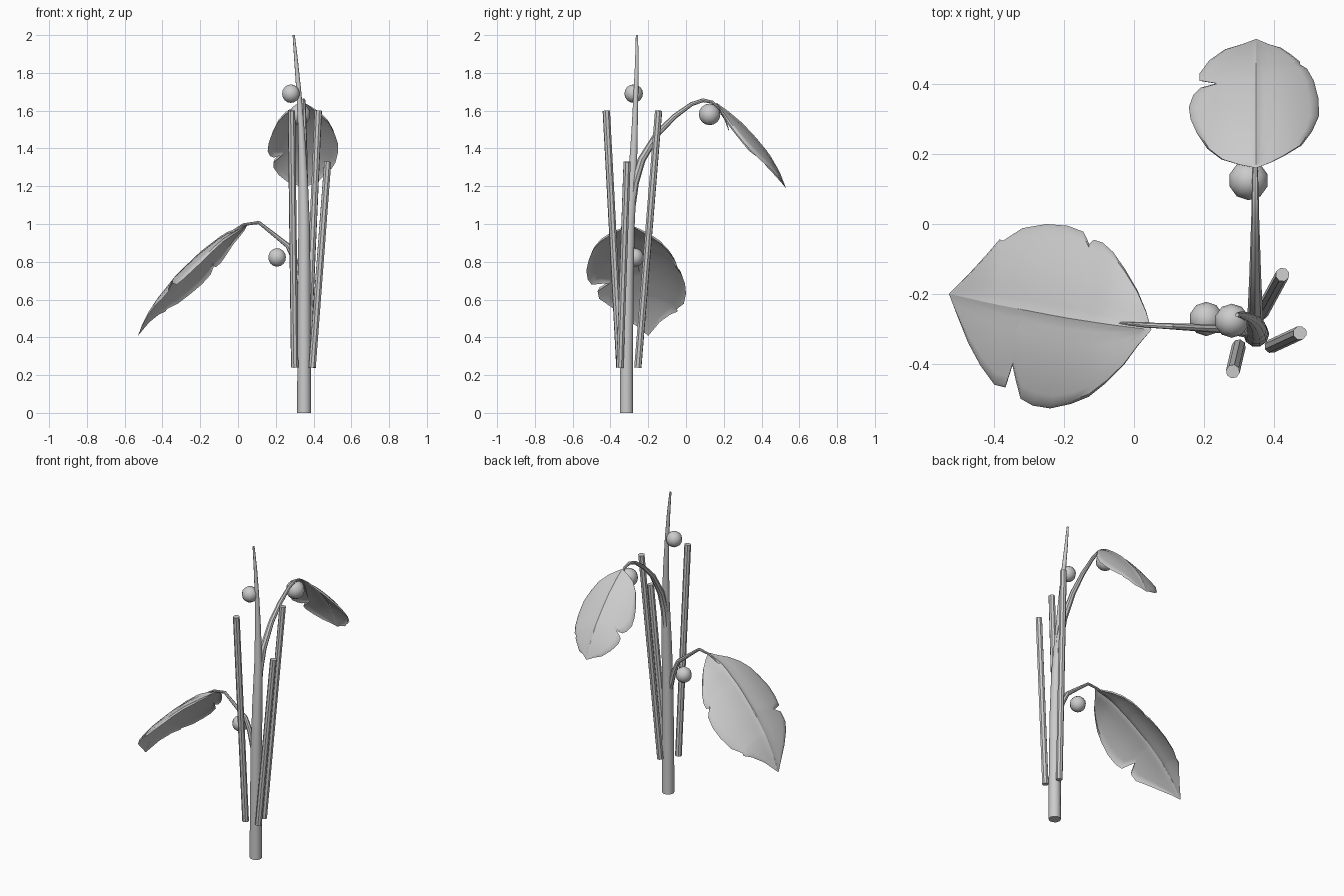
import bpy, bmesh
from mathutils import Vector


def finish(obj, angle=0.7):
    bpy.ops.object.select_all(action='DESELECT')
    obj.select_set(True)
    bpy.context.view_layer.objects.active = obj
    if obj.type == 'CURVE':
        bpy.ops.object.convert(target='MESH')
    bpy.ops.object.shade_smooth_by_angle(angle=angle)


def tube(name, pts, res=2):
    """Tapered capped tube through (x, y, z, radius) points."""
    cu = bpy.data.curves.new(name, 'CURVE')
    cu.dimensions = '3D'
    cu.bevel_depth = 1.0
    cu.bevel_resolution = res
    cu.use_fill_caps = True
    sp = cu.splines.new('POLY')
    sp.points.add(len(pts) - 1)
    for p, (x, y, z, r) in zip(sp.points, pts):
        p.co = (x, y, z, 1)
        p.radius = r
    obj = bpy.data.objects.new(name, cu)
    bpy.context.collection.objects.link(obj)
    finish(obj)


def leaf(name, rib, sides, width):
    """Drooping leaf: each side is (plan outline points, droop); rows run rib to edge."""
    rib = [Vector(p) for p in rib]
    base = rib[0].xy
    axis = (rib[-1].xy - base).normalized()
    us = [(p.xy - base).dot(axis) for p in rib]

    def on_rib(u):
        u = min(max(u, us[0]), us[-1])
        for i in range(len(us) - 1):
            if u <= us[i + 1]:
                break
        return rib[i].lerp(rib[i + 1], (u - us[i]) / (us[i + 1] - us[i]))

    bm = bmesh.new()
    steps = (0, 0.06, 0.12, 0.3, 0.5, 0.7, 0.86, 0.96, 1)
    for outline, droop in sides:
        rows, a = [], 0.0
        edge = [tuple(base)] + outline + [tuple(rib[-1].xy)]
        for e in edge:
            e = Vector(e)
            a = min(max(a + 0.002, (e - base).dot(axis)), us[-1])
            row = []
            for s in steps:
                p = on_rib(a).xy.lerp(e, s)
                r = on_rib((p - base).dot(axis))
                w = (p - r.xy).length
                z = r.z - droop * (w / width) ** 2
                z += 0.008 * max(0, 1 - w / (0.07 * width))   # raised midrib
                if s == 1:
                    z -= min(0.014, w * 0.2)                  # curled rim
                row.append(bm.verts.new((p.x, p.y, z)))
            rows.append(row)
        for r0, r1 in zip(rows, rows[1:]):
            for j in range(len(steps) - 1):
                bm.faces.new((r0[j], r0[j + 1], r1[j + 1], r1[j]))
    bmesh.ops.remove_doubles(bm, verts=bm.verts, dist=0.0008)
    bm.normal_update()
    for f in bm.faces:
        if f.normal.z < 0:
            f.normal_flip()
    me = bpy.data.meshes.new(name)
    bm.to_mesh(me)
    bm.free()
    obj = bpy.data.objects.new(name, me)
    bpy.context.collection.objects.link(obj)
    finish(obj, 0.9)


# Main stem, thick at the foot and tapering to a point
tube("main_stem", [(0.35, -0.315, 0, 0.037), (0.35, -0.315, 0.25, 0.036),
                   (0.35, -0.31, 0.7, 0.034), (0.35, -0.30, 1.0, 0.03),
                   (0.345, -0.283, 1.25, 0.024), (0.335, -0.272, 1.5, 0.017),
                   (0.322, -0.265, 1.7, 0.013), (0.308, -0.26, 1.86, 0.01),
                   (0.295, -0.26, 2.0, 0.006)], 3)

# Three straight support canes
canes = [((0.30, -0.35, 0.24), (0.283, -0.422, 1.6)),
         ((0.365, -0.255, 0.24), (0.425, -0.145, 1.6)),
         ((0.393, -0.35, 0.24), (0.475, -0.312, 1.33))]
for i, (a, b) in enumerate(canes):
    tube(f"cane_{i + 1}", [(*a, 0.02), (*b, 0.02)])

# Arching leaf stalks
tube("upper_leaf_stalk", [(0.347, -0.29, 1.1, 0.024), (0.347, -0.272, 1.22, 0.023),
                          (0.347, -0.235, 1.34, 0.021), (0.347, -0.15, 1.48, 0.017),
                          (0.347, -0.06, 1.57, 0.014), (0.347, 0.03, 1.635, 0.011),
                          (0.347, 0.09, 1.655, 0.01), (0.347, 0.14, 1.645, 0.008),
                          (0.347, 0.18, 1.61, 0.006), (0.347, 0.205, 1.56, 0.004),
                          (0.347, 0.227, 1.495, 0.002)])
tube("lower_leaf_stalk", [(0.335, -0.31, 0.68, 0.018), (0.3, -0.305, 0.81, 0.016),
                          (0.265, -0.30, 0.885, 0.014), (0.19, -0.297, 0.945, 0.011),
                          (0.11, -0.293, 1.008, 0.009), (0.03, -0.289, 0.997, 0.007),
                          (-0.045, -0.283, 0.955, 0.003)])

# Round buds
for i, (x, y, z, r) in enumerate([(0.28, -0.277, 1.69, 0.049), (0.328, 0.125, 1.58, 0.057),
                                  (0.207, -0.272, 0.823, 0.049)]):
    bpy.ops.mesh.primitive_uv_sphere_add(segments=10, ring_count=8, radius=r, location=(x, y, z))
    bpy.context.object.name = f"bud_{i + 1}"
    finish(bpy.context.object, 1.0)

# Upper leaf
leaf("upper_leaf",
     [(0.35, 0.16, 1.635), (0.35, 0.23, 1.585), (0.35, 0.3, 1.525), (0.35, 0.37, 1.45),
      (0.35, 0.44, 1.365), (0.35, 0.495, 1.27), (0.35, 0.53, 1.18)],
     [([(0.30, 0.17), (0.25, 0.185), (0.21, 0.215), (0.18, 0.26), (0.162, 0.3), (0.157, 0.335),
        (0.17, 0.37), (0.19, 0.39), (0.235, 0.402), (0.187, 0.41), (0.187, 0.43),
        (0.215, 0.468), (0.26, 0.5), (0.31, 0.515)], 0.085),
      ([(0.39, 0.175), (0.43, 0.195), (0.48, 0.225), (0.51, 0.265), (0.53, 0.31), (0.528, 0.36),
        (0.515, 0.41), (0.495, 0.445), (0.475, 0.457), (0.475, 0.465), (0.45, 0.485),
        (0.42, 0.505), (0.385, 0.515)], 0.085)], 0.19)

# Lower leaf
leaf("lower_leaf",
     [(0.05, -0.303, 0.99), (-0.07, -0.288, 0.945), (-0.2, -0.268, 0.845),
      (-0.32, -0.245, 0.73), (-0.42, -0.225, 0.605), (-0.49, -0.209, 0.49), (-0.53, -0.20, 0.40)],
     [([(0.035, -0.25), (0.01, -0.19), (-0.025, -0.13), (-0.06, -0.08), (-0.09, -0.053),
        (-0.115, -0.045), (-0.128, -0.057), (-0.145, -0.022), (-0.19, -0.005), (-0.25, 0.0),
        (-0.32, -0.012), (-0.375, -0.048), (-0.385, -0.044), (-0.42, -0.085), (-0.47, -0.14)], 0.115),
      ([(0.01, -0.35), (-0.03, -0.405), (-0.08, -0.455), (-0.13, -0.495), (-0.18, -0.515),
        (-0.24, -0.528), (-0.29, -0.52), (-0.325, -0.5), (-0.338, -0.45), (-0.348, -0.405),
        (-0.368, -0.468), (-0.4, -0.46), (-0.44, -0.405), (-0.475, -0.34), (-0.507, -0.26)], 0.08)],
     0.26)
